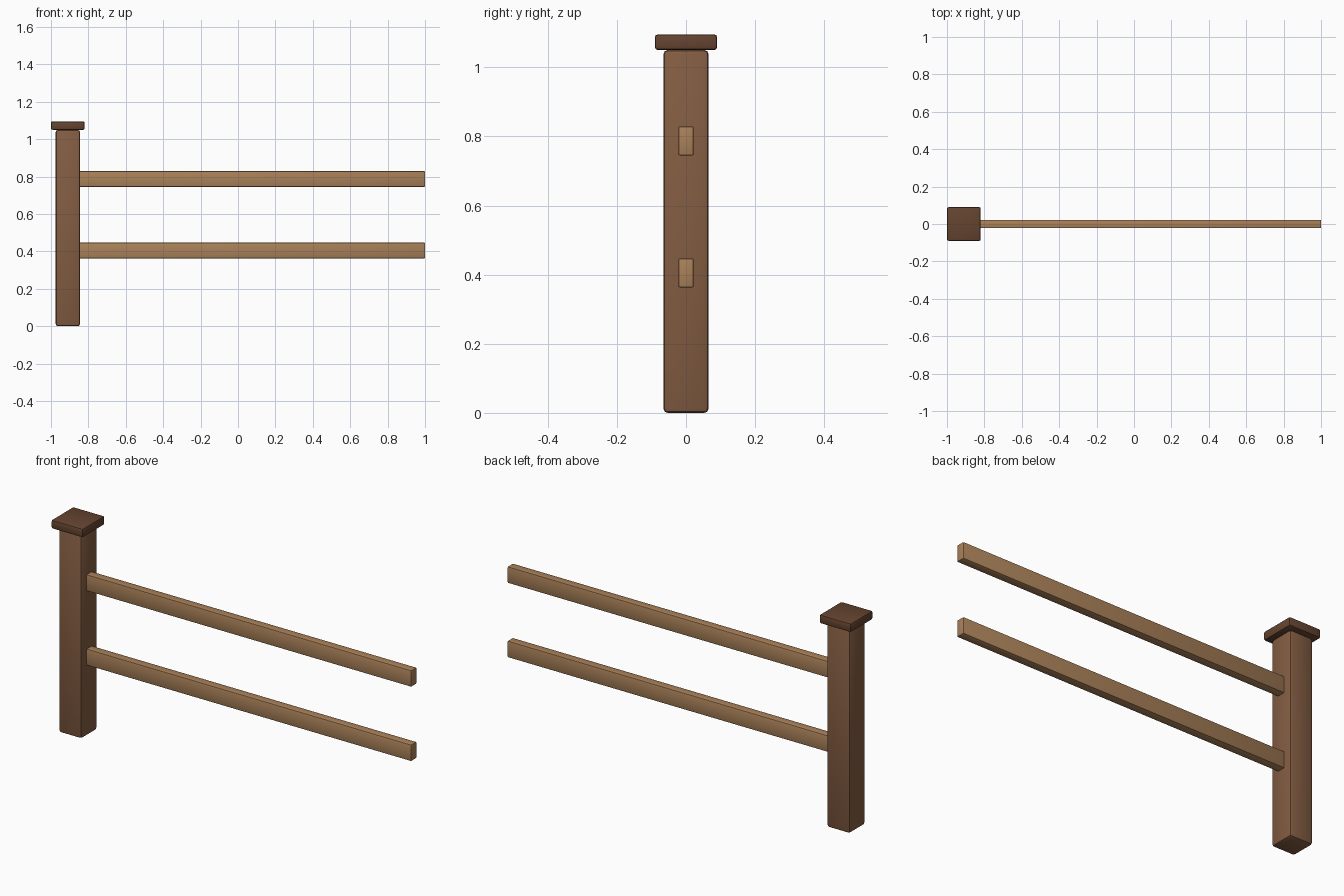
import bpy

if "Cube" in bpy.data.objects:
    bpy.data.objects.remove(bpy.data.objects["Cube"])


def material(name, rgb):
    mat = bpy.data.materials.new(name)
    mat.diffuse_color = (*rgb, 1.0)
    mat.use_nodes = True
    mat.node_tree.nodes["Principled BSDF"].inputs["Base Color"].default_value = mat.diffuse_color
    return mat


def block(name, lo, hi, bevel, mat):
    """Box between two corners, with softened edges."""
    bpy.ops.mesh.primitive_cube_add(
        size=1, location=[(a + b) / 2 for a, b in zip(lo, hi)])
    obj = bpy.context.object
    obj.name = name
    obj.scale = [b - a for a, b in zip(lo, hi)]
    bpy.ops.object.transform_apply(location=False, rotation=False, scale=True)
    mod = obj.modifiers.new("soft_edges", "BEVEL")
    mod.width = bevel
    mod.segments = 2
    bpy.ops.object.modifier_apply(modifier=mod.name)
    obj.data.materials.append(mat)
    bpy.ops.object.shade_smooth_by_angle()
    return obj


post_wood = material("post_wood", (0.23, 0.11, 0.055))
cap_wood = material("cap_wood", (0.13, 0.058, 0.03))
rail_wood = material("rail_wood", (0.40, 0.22, 0.10))

POST_X = -0.91

# Upright post and its overhanging cap
block("post", (POST_X - 0.065, -0.065, 0), (POST_X + 0.065, 0.065, 1.05), 0.012, post_wood)
block("post_cap", (POST_X - 0.09, -0.09, 1.05), (POST_X + 0.09, 0.09, 1.095), 0.008, cap_wood)

# Two horizontal rails let into the post
for name, z in (("lower_rail", 0.405), ("upper_rail", 0.787)):
    block(name, (POST_X + 0.055, -0.022, z - 0.042), (1.0, 0.022, z + 0.042), 0.004, rail_wood)
